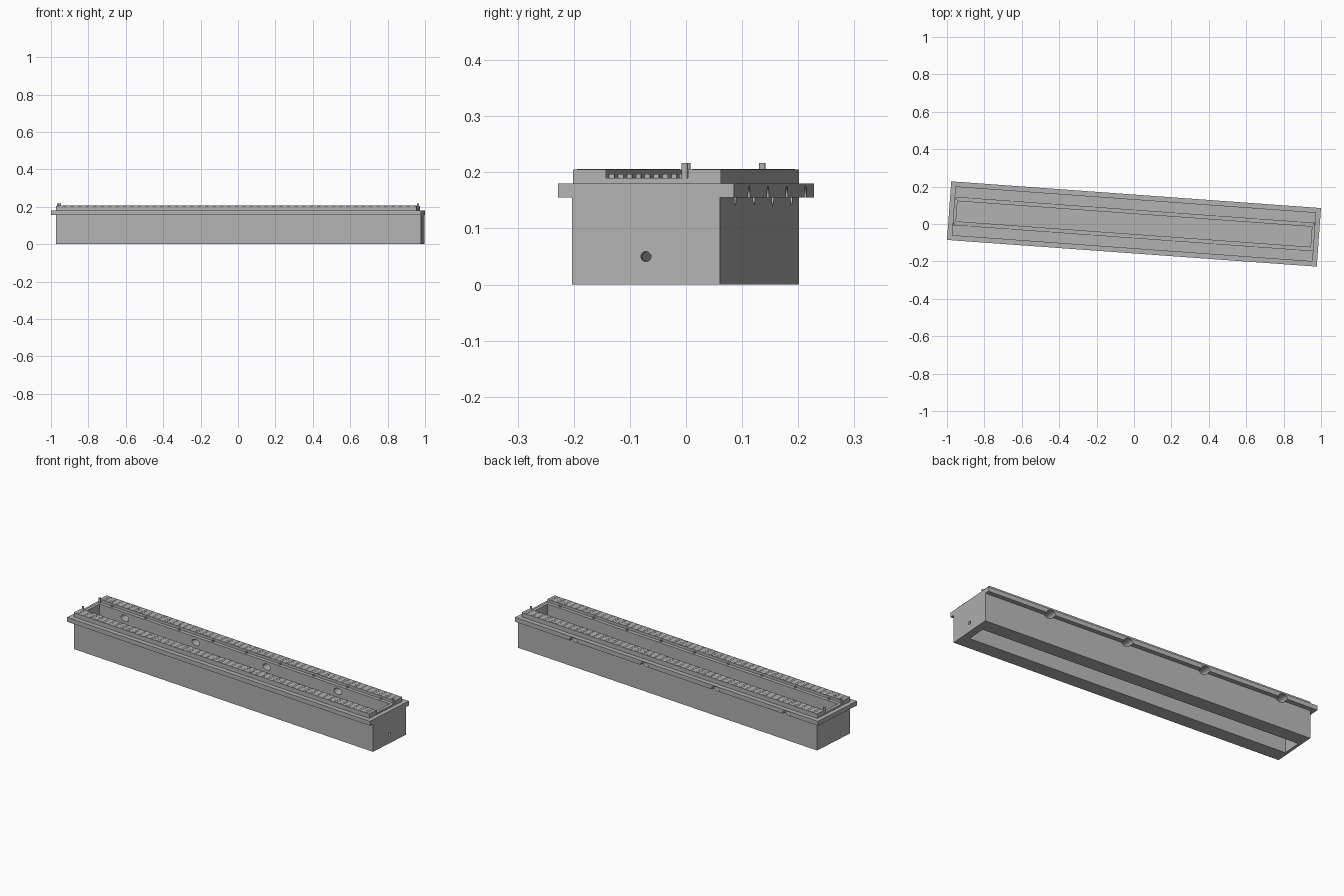
import bpy, bmesh, math
from mathutils import Matrix, Vector

if "Cube" in bpy.data.objects:
    bpy.data.objects.remove(bpy.data.objects["Cube"], do_unlink=True)

TURN = Matrix.Rotation(math.radians(-4.13), 4, 'Z')
HALF_L, HALF_W = 0.991, 0.157      # flange
BODY_W = 0.132
OPEN_L, OPEN_W = 0.95, 0.054       # trough opening
RAIL_L, RAIL_IN = 0.967, 0.0735
RAIL_TOP = 0.205

mat = bpy.data.materials.new("light_grey")
mat.use_nodes = True
grey = (0.45, 0.45, 0.45, 1)
mat.diffuse_color = grey
mat.node_tree.nodes["Principled BSDF"].inputs["Base Color"].default_value = grey


def finish(name, bm):
    bmesh.ops.recalc_face_normals(bm, faces=bm.faces)
    bm.transform(TURN)
    mesh = bpy.data.meshes.new(name)
    bm.to_mesh(mesh)
    bm.free()
    mesh.materials.append(mat)
    obj = bpy.data.objects.new(name, mesh)
    bpy.context.collection.objects.link(obj)
    return obj


def add_box(bm, x, y, z):
    size = Vector((x[1] - x[0], y[1] - y[0], z[1] - z[0]))
    mid = Vector((x[0] + x[1], y[0] + y[1], z[0] + z[1])) / 2
    bmesh.ops.create_cube(bm, size=1, matrix=Matrix.Translation(mid) @ Matrix.Diagonal(size).to_4x4())


def box(name, x, y, z):
    bm = bmesh.new()
    add_box(bm, x, y, z)
    return finish(name, bm)


def cylinder(name, at, radius, depth, axis='Z', stretch=1, sides=24):
    bm = bmesh.new()
    spin = {'Z': Matrix.Identity(4), 'X': Matrix.Rotation(math.pi / 2, 4, 'Y'),
            'Y': Matrix.Rotation(math.pi / 2, 4, 'X')}[axis]
    bmesh.ops.create_cone(bm, cap_ends=True, segments=sides, radius1=radius, radius2=radius, depth=depth,
                          matrix=Matrix.Translation(at) @ Matrix.Diagonal((stretch, 1, 1, 1)) @ spin)
    return finish(name, bm)


def boolean(target, tool, operation='DIFFERENCE'):
    mod = target.modifiers.new("boolean", 'BOOLEAN')
    mod.operation, mod.object, mod.solver = operation, tool, 'EXACT'
    bpy.context.view_layer.objects.active = target
    bpy.ops.object.modifier_apply(modifier=mod.name)
    bpy.data.objects.remove(tool, do_unlink=True)


# Channel body with its flange; one end is flush, the other overhangs
body = box("channel_body", (-HALF_L + 0.025, HALF_L), (-BODY_W, BODY_W), (0, 0.18))
boolean(body, box("flange", (-HALF_L, HALF_L), (-HALF_W, HALF_W), (0.155, 0.18)), 'UNION')
# Raised rim around the opening
boolean(body, box("rim", (-RAIL_L, RAIL_L), (-RAIL_IN, RAIL_IN), (0.17, 0.19)), 'UNION')
# Upper trough and lower recess, separated by a thin floor
for z in ((0.1, 0.3), (-0.1, 0.09)):
    boolean(body, box("cutter", (-OPEN_L, OPEN_L), (-OPEN_W, OPEN_W), z))
# Oval outlets through the back wall, and the round end hole
for i in range(4):
    boolean(body, cylinder("cutter", (0.61 - 0.465 * i, 0.11, 0.159), 0.017, 0.16, 'Y', 1.5))
boolean(body, cylinder("cutter", (HALF_L, 0, 0.05), 0.009, 0.12, 'X'))

for side, label in ((-1, "front"), (1, "back")):
    # Long rails along the top
    box(label + "_rail", (-RAIL_L, RAIL_L), sorted((side * RAIL_IN, side * BODY_W)), (0.18, RAIL_TOP))

    # Rows of fine dashes on the rail tops
    bm = bmesh.new()
    for row in range(4):
        y = side * (0.081 + 0.0145 * row)
        for i in range(48):
            x = -0.95 + 0.04 * i
            add_box(bm, (x, x + 0.022), (y - 0.0015, y + 0.0015), (RAIL_TOP - 0.001, RAIL_TOP + 0.001))
    finish(label + "_rail_dashes", bm)

    # Small tabs on the ledge inside the rail
    bm = bmesh.new()
    for i in range(9):
        x = -0.88 + 0.22 * i
        add_box(bm, (x - 0.005, x + 0.005), sorted((side * 0.064, side * RAIL_IN)), (0.188, 0.197))
    finish(label + "_ledge_tabs", bm)

# Upright pins at the ends
for name, x, y in (("pin_right_front", -0.96, -0.067), ("pin_right_back", -0.96, 0.067),
                   ("pin_left_back", 0.96, 0.067)):
    pin = cylinder(name, (x, y, 0.2015), 0.006, 0.031, sides=16)
    pin.select_set(True)
    bpy.context.view_layer.objects.active = pin
    bpy.ops.object.shade_smooth_by_angle()
    pin.select_set(False)
